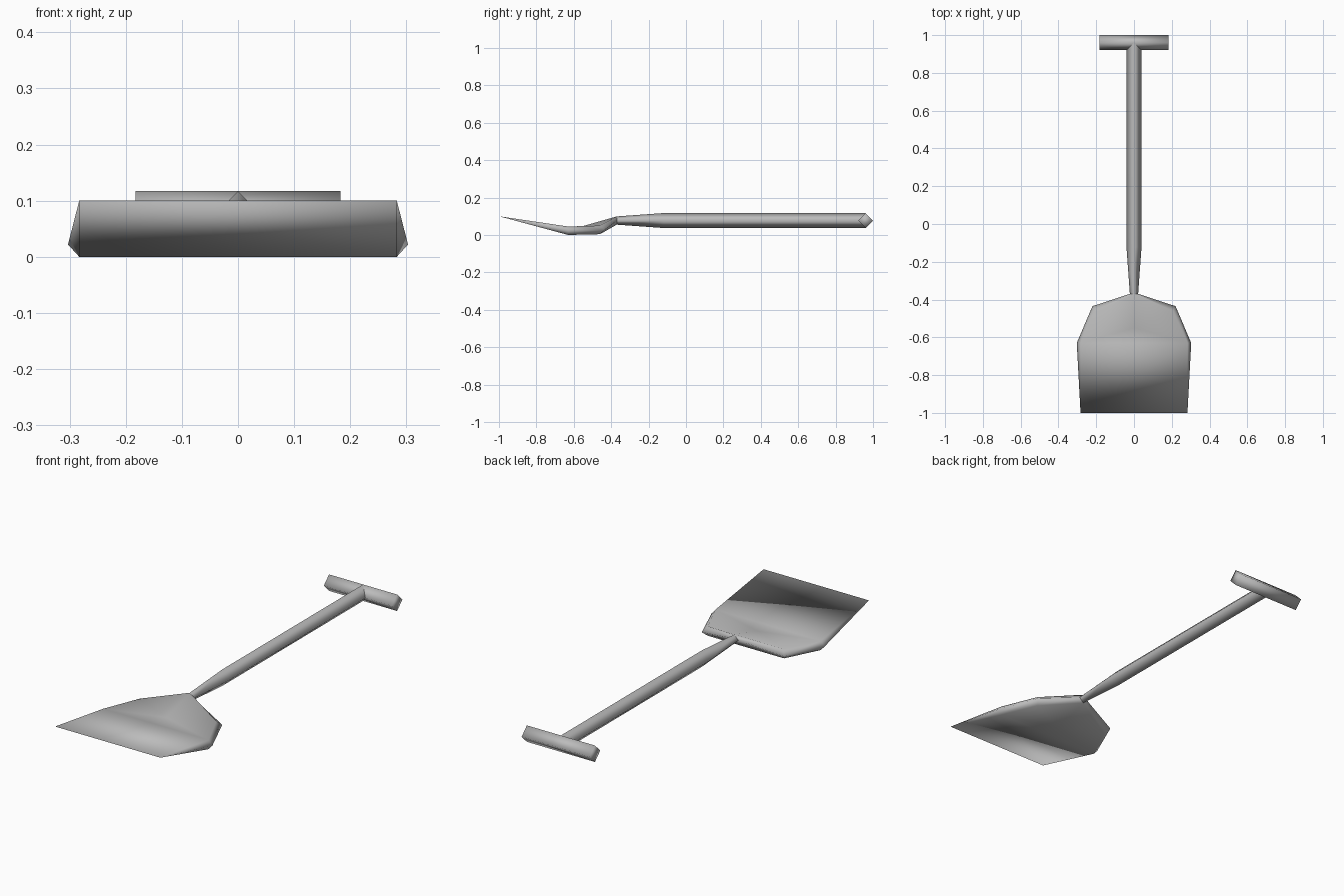
import bpy, bmesh
from mathutils import Vector

if "Cube" in bpy.data.objects:
    bpy.data.objects.remove(bpy.data.objects["Cube"])

metal = bpy.data.materials.new("grey")
metal.diffuse_color = (0.5, 0.5, 0.5, 1)
metal.use_nodes = True
metal.node_tree.nodes["Principled BSDF"].inputs["Base Color"].default_value = metal.diffuse_color

AXIS_Z = 0.077      # height of the handle axis
R = 0.04            # handle radius
NECK_Y, NECK_R = -0.37, 0.022


def finish(bm, name):
    bmesh.ops.recalc_face_normals(bm, faces=bm.faces)
    for f in bm.faces:
        f.smooth = True
    mesh = bpy.data.meshes.new(name)
    bm.to_mesh(mesh)
    bm.free()
    mesh.materials.append(metal)
    ob = bpy.data.objects.new(name, mesh)
    bpy.context.collection.objects.link(ob)


def diamond_bar(name, stations, side, caps):
    """Four-sided bar through (centre, radius) stations; side is the horizontal cross direction."""
    bm = bmesh.new()
    up, side = Vector((0, 0, 1)), Vector(side)
    rings = [[bm.verts.new(Vector(c) + d * r) for d in (side, up, -side, -up)]
             for c, r in stations]
    for a, b in zip(rings, rings[1:]):
        for i in range(4):
            j = (i + 1) % 4
            bm.faces.new((a[i], a[j], b[j], b[i]))
    if caps:
        bm.faces.new(rings[0])
        bm.faces.new(rings[-1])
    finish(bm, name)


# Shaft, tapering toward the blade, and cross grip
diamond_bar("shaft", [((0, NECK_Y, AXIS_Z), NECK_R),
                      ((0, -0.12, AXIS_Z), R),
                      ((0, 0.96, AXIS_Z), R)], (1, 0, 0), False)
diamond_bar("grip", [((-0.183, 0.96, AXIS_Z), R),
                     ((0.183, 0.96, AXIS_Z), R)], (0, 1, 0), True)

# Blade: a thin tip, a bevelled rim and shells meeting at the neck
bm = bmesh.new()


def pair(x, y, z):
    return [bm.verts.new((s * x, y, z)) for s in (-1, 1)]


tip = pair(0.283, -1.0, 0.1)
rim_wide = pair(0.303, -0.63, 0.022)
rim_shoulder = pair(0.22, -0.435, 0.027)
rim_neck = pair(NECK_R, NECK_Y, AXIS_Z)

# (wide z, shoulder z, neck z) for the upper and lower shells
for z_wide, z_shoulder, z_neck in ((0.045, 0.05, AXIS_Z + NECK_R),
                                   (0.0, 0.004, AXIS_Z - NECK_R)):
    wide = pair(0.283, -0.63, z_wide)
    shoulder = pair(0.205, -0.46, z_shoulder)
    neck = bm.verts.new((0, NECK_Y, z_neck))
    centre = bm.verts.new((0, -0.55, (z_wide + z_shoulder) / 2))
    bm.faces.new((tip[0], tip[1], wide[1], wide[0]))
    bm.faces.new((wide[0], wide[1], centre))
    for i in (0, 1):
        bm.faces.new((wide[i], shoulder[i], centre))
        bm.faces.new((shoulder[i], neck, centre))
        # bevelled rim
        bm.faces.new((tip[i], rim_wide[i], wide[i]))
        bm.faces.new((wide[i], rim_wide[i], rim_shoulder[i], shoulder[i]))
        bm.faces.new((shoulder[i], rim_shoulder[i], rim_neck[i], neck))
finish(bm, "blade")
